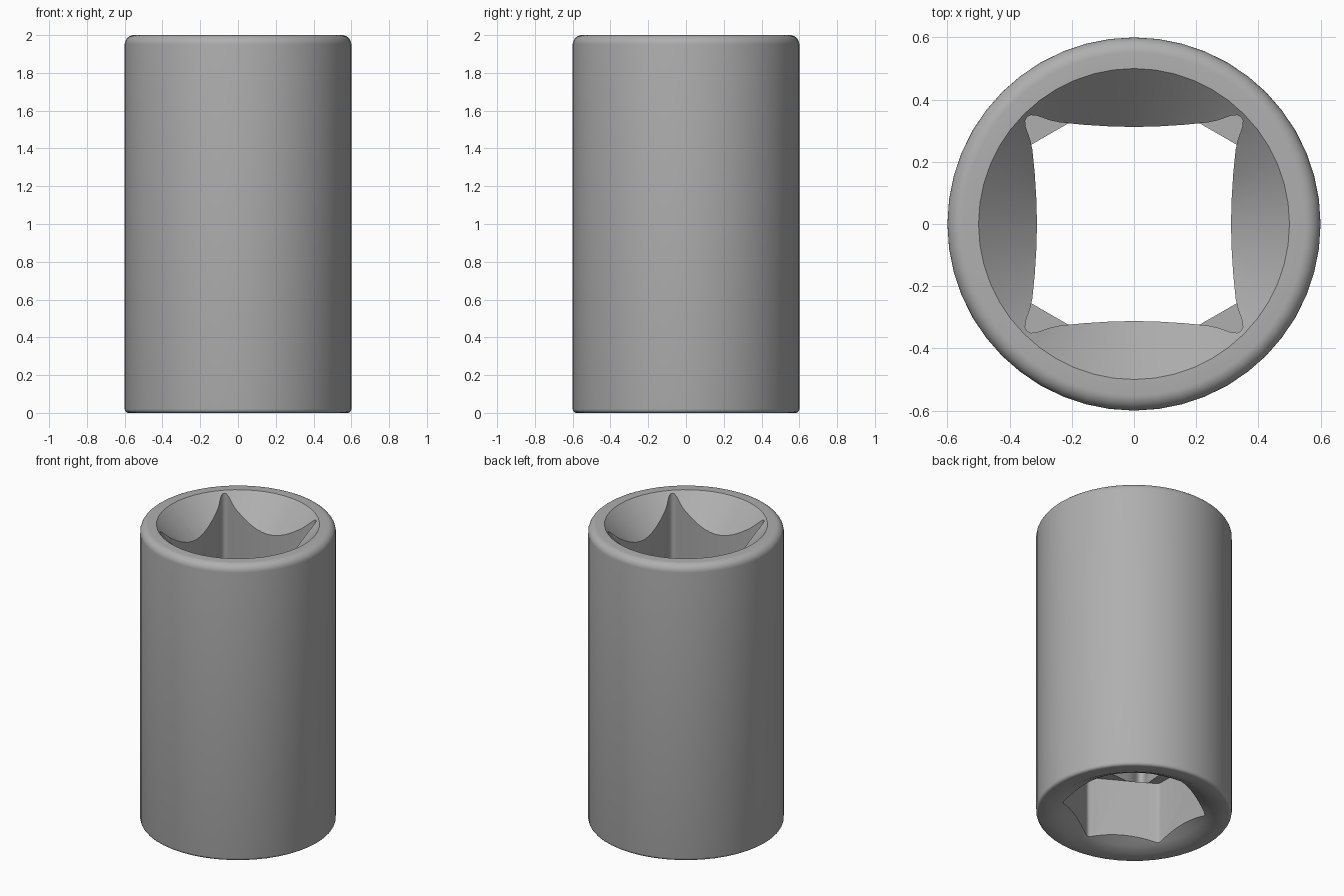
import bpy, bmesh, math

if "Cube" in bpy.data.objects:
    bpy.data.objects.remove(bpy.data.objects["Cube"])

SIDES = 48


def make_object(name, bm):
    bmesh.ops.recalc_face_normals(bm, faces=bm.faces)
    mesh = bpy.data.meshes.new(name)
    bm.to_mesh(mesh)
    bm.free()
    obj = bpy.data.objects.new(name, mesh)
    bpy.context.collection.objects.link(obj)
    return obj


def lathe(name, profile, sides=SIDES):
    """Closed solid of revolution from (radius, z) points."""
    bm = bmesh.new()
    rings = []
    for r, z in profile:
        rings.append([bm.verts.new((r * math.cos(2 * math.pi * i / sides),
                                    r * math.sin(2 * math.pi * i / sides), z))
                      for i in range(sides)])
    for a, b in zip(rings, rings[1:]):
        for i in range(sides):
            j = (i + 1) % sides
            bm.faces.new((a[i], a[j], b[j], b[i]))
    bm.faces.new(rings[0])
    bm.faces.new(rings[-1])
    return make_object(name, bm)


def prism(name, outline, z0, z1):
    bm = bmesh.new()
    face = bm.faces.new([bm.verts.new((x, y, z0)) for x, y in outline])
    ext = bmesh.ops.extrude_face_region(bm, geom=[face])
    for v in ext["geom"]:
        if isinstance(v, bmesh.types.BMVert):
            v.co.z = z1
    return make_object(name, bm)


def fillet(cx, cz, r, a0, a1, n):
    return [(cx + r * math.cos(math.radians(a0 + (a1 - a0) * i / n)),
             cz + r * math.sin(math.radians(a0 + (a1 - a0) * i / n)))
            for i in range(n + 1)]


# outer body with rounded rims
body = lathe("socket_body", fillet(0.58, 0.02, 0.02, -90, 0, 4)
             + fillet(0.55, 1.95, 0.05, 0, 90, 8))

# square drive outline: bowed sides and relieved round corners
half = [(0.312, 0.0), (0.314, 0.08), (0.319, 0.16), (0.327, 0.24),
        (0.334, 0.272), (0.343, 0.297), (0.349, 0.315), (0.35, 0.332),
        (0.344, 0.344)]
corner = half + [(y, x) for x, y in half[-2:0:-1]]
square = []
for k in range(4):
    c, s = round(math.cos(k * math.pi / 2)), round(math.sin(k * math.pi / 2))
    square += [(c * x - s * y, s * x + c * y) for x, y in corner]

# hexagon outline with rounded corners
hexagon = []
APOTHEM, ROUND, DEPTH = 0.386, 0.03, 0.45
core = (APOTHEM - ROUND) / math.cos(math.pi / 6)
for k in range(6):
    mid = 30 + 60 * k
    cx, cy = core * math.cos(math.radians(mid)), core * math.sin(math.radians(mid))
    hexagon += fillet(cx, cy, ROUND, mid - 30, mid + 30, 4)

# cutters: nut recess, drive hole above it, and the lead-in cones
cutters = [
    prism("hex_recess_cutter", hexagon, -0.2, DEPTH),
    prism("square_drive_cutter", square, DEPTH, 2.2),
    lathe("top_chamfer_cutter", [(0.2, 1.7), (0.55, 2.05)]),
    lathe("bottom_chamfer_cutter", [(0.54, -0.02), (0.505, 0.0), (0.445, 0.03),
                                    (0.2, 0.176)]),
]
bpy.context.view_layer.objects.active = body
body.select_set(True)
for cutter in cutters:
    mod = body.modifiers.new("cut", "BOOLEAN")
    mod.operation = "DIFFERENCE"
    mod.solver = "EXACT"
    mod.object = cutter
    bpy.ops.object.modifier_apply(modifier=mod.name)
    bpy.data.objects.remove(cutter)

bpy.ops.object.shade_smooth_by_angle(angle=math.radians(40))

# mid grey metal
metal = bpy.data.materials.new("grey_metal")
metal.diffuse_color = (0.43, 0.43, 0.43, 1)
metal.use_nodes = True
metal.node_tree.nodes["Principled BSDF"].inputs["Base Color"].default_value = metal.diffuse_color
body.data.materials.clear()
body.data.materials.append(metal)
